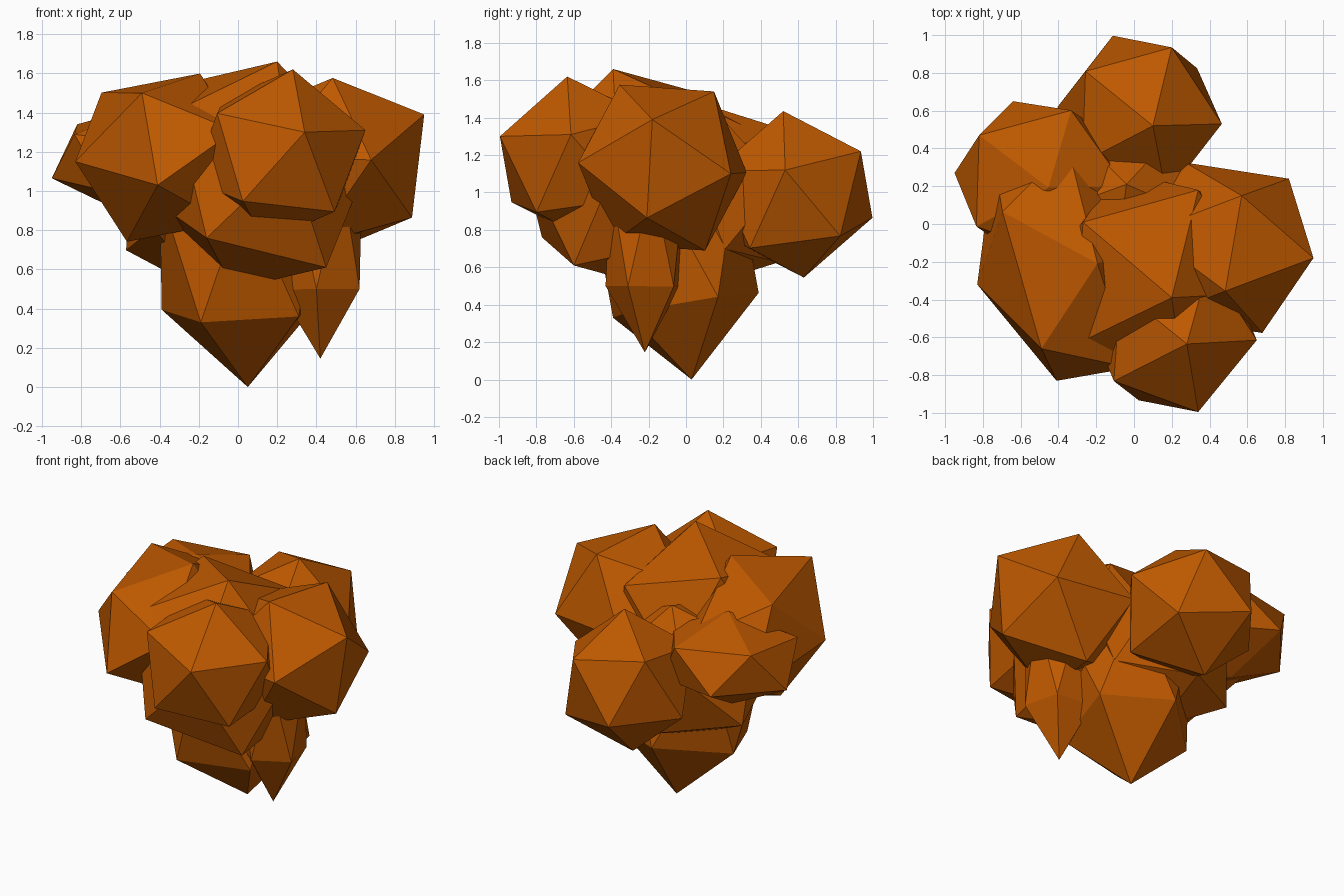
import bpy, bmesh
from mathutils import Matrix, Vector

if "Cube" in bpy.data.objects:
    bpy.data.objects.remove(bpy.data.objects["Cube"])

leaf = bpy.data.materials.new("autumn_leaf")
leaf.diffuse_color = (0.52, 0.10, 0.0, 1)
leaf.use_nodes = True
leaf.node_tree.nodes["Principled BSDF"].inputs["Base Color"].default_value = leaf.diffuse_color


def columns(vs):
    return Matrix(vs).transposed()


def clump(name, centre, *corners):
    """Icosahedron stretched so one of its faces lands on the three corners."""
    bm = bmesh.new()
    bmesh.ops.create_icosphere(bm, subdivisions=1, radius=1)
    bm.faces.ensure_lookup_table()
    c = Vector(centre)
    base = columns([v.co.copy() for v in bm.faces[0].verts])
    fit = columns([Vector(p) - c for p in corners]) @ base.inverted()
    for v in bm.verts:
        v.co = fit @ v.co
    bmesh.ops.recalc_face_normals(bm, faces=bm.faces)
    me = bpy.data.meshes.new(name)
    bm.to_mesh(me)
    bm.free()
    me.materials.append(leaf)
    ob = bpy.data.objects.new(name, me)
    ob.location = c
    bpy.context.collection.objects.link(ob)


# Outer foliage
clump("front_leaves", (.21, -.575, 1.18), (.34, -.995, 1.30), (.65, -.615, 1.31), (.28, -.635, 1.62))
clump("right_leaves", (.476, -.126, 1.133), (.95, -.18, 1.39), (.57, .15, 1.54), (.82, .24, 1.10))
clump("left_leaves", (-.38, -.21, 1.17), (-.49, -.66, 1.50), (-.83, -.32, 1.15), (-.41, -.83, 1.03))
clump("back_left_leaves", (-.498, .235, 1.155), (-.82, .47, 1.34), (-.64, .65, 1.08), (-.95, .27, 1.065))
clump("back_leaves", (.03, .575, .99), (.10, .52, 1.435), (.20, .935, 1.22), (.465, .53, 1.12))
# Central foliage
clump("centre_leaves", (.09, -.295, 1.08), (.20, -.39, 1.66), (-.27, .01, 1.55), (.34, .18, 1.40))
clump("inner_leaves", (-.10, .12, .93), (-.04, .21, 1.38), (.23, .50, 1.05), (-.33, .50, 1.05))
# Hanging foliage with pointed tips
clump("lower_leaves", (.01, -.06, .72), (.05, .03, 0), (-.19, -.39, .33), (.31, -.31, .36))
clump("hanging_leaves", (.42, -.22, .783), (.42, -.22, .145), (.40, -.43, .50), (.62, -.31, .50))
